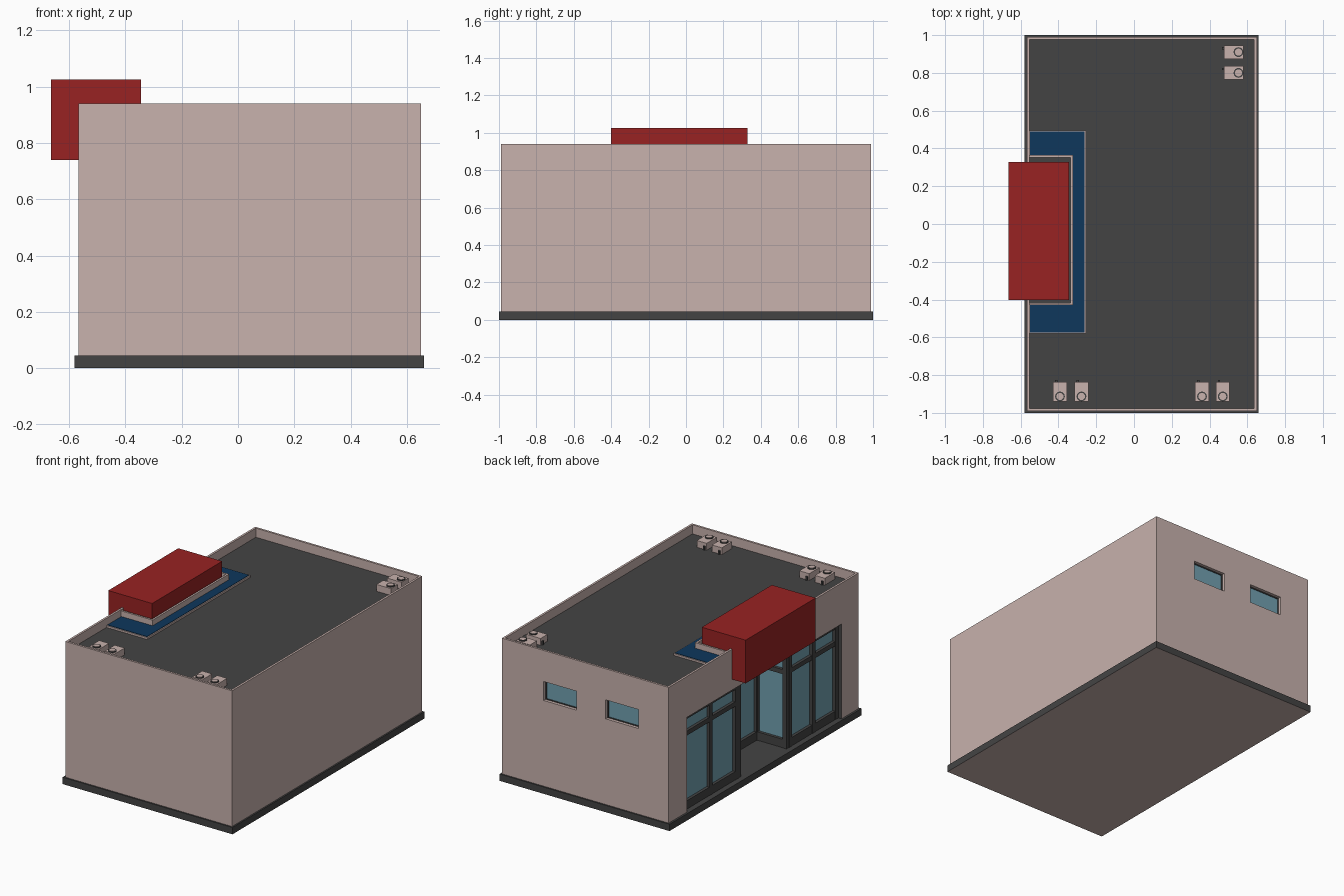
import bpy, bmesh, math
from mathutils import Vector

if "Cube" in bpy.data.objects:
    bpy.data.objects.remove(bpy.data.objects["Cube"])


def material(name, rgb):
    lin = [(c / 255 / 12.92) if c < 11 else ((c / 255 + 0.055) / 1.055) ** 2.4 for c in rgb]
    m = bpy.data.materials.new(name)
    m.diffuse_color = (*lin, 1)
    m.use_nodes = True
    m.node_tree.nodes["Principled BSDF"].inputs["Base Color"].default_value = m.diffuse_color
    return m


WALL = material("beige wall", (200, 178, 173))
DARK = material("dark grey", (68, 68, 68))
RED = material("red", (152, 34, 34))
BLUE = material("blue", (14, 55, 92))
GLASS = material("window glass", (114, 160, 176))


def finish(name, bm, *mats):
    bmesh.ops.recalc_face_normals(bm, faces=bm.faces)
    me = bpy.data.meshes.new(name)
    bm.to_mesh(me)
    bm.free()
    for m in mats:
        me.materials.append(m)
    ob = bpy.data.objects.new(name, me)
    bpy.context.collection.objects.link(ob)
    return ob


def box(name, x, y, z, *mats):
    bm = bmesh.new()
    bmesh.ops.create_cube(bm, size=1)
    for v in bm.verts:
        v.co = [(r[0] + r[1]) / 2 + c * abs(r[1] - r[0]) for r, c in zip((x, y, z), v.co)]
    return finish(name, bm, *mats)


def u_prism(name, x0, outer, inner, z, mat):
    """U-shaped prism, open to -x; outer and inner are (x, y low, y high)."""
    (ox, oa, ob), (ix, ia, ib) = outer, inner
    pts = [(x0, oa), (ox, oa), (ox, ob), (x0, ob), (x0, ib), (ix, ib), (ix, ia), (x0, ia)]
    bm = bmesh.new()
    f = bm.faces.new([bm.verts.new((*p, z[0])) for p in pts])
    ext = bmesh.ops.extrude_face_region(bm, geom=[f])["geom"]
    bmesh.ops.translate(bm, vec=(0, 0, z[1] - z[0]),
                        verts=[g for g in ext if isinstance(g, bmesh.types.BMVert)])
    return finish(name, bm, mat)


def cylinder(name, c, r, h, mat, n=16):
    bm = bmesh.new()
    bmesh.ops.create_cone(bm, cap_ends=True, segments=n, radius1=r, radius2=r, depth=h)
    bmesh.ops.translate(bm, verts=bm.verts, vec=c)
    return finish(name, bm, mat)


ROOF, TOP, BASE = 0.88, 0.94, 0.045
FACE_X, GLAZE_X, DOOR_X = -0.567, -0.517, -0.30
Y0, Y1, R0, R1, HEAD = -0.81, 0.80, -0.30, 0.23, 0.67

# Base slab, with a beige underside
slab = box("base_slab", (-0.58, 0.66), (-1, 1), (0, BASE), DARK, WALL)
for p in slab.data.polygons:
    p.material_index = int(p.normal.z < -0.5)

# Building body with roof basin, shopfront opening, entrance recess and window pockets cut out
body = box("building_body", (FACE_X, 0.65), (-0.99, 0.99), (BASE - 0.005, TOP), WALL, DARK)
windows = [(0.105, 0.345), (-0.348, -0.107)]
cuts = [((-0.553, 0.636), (-0.976, 0.976), (ROOF, 1.1)),
        ((-0.7, GLAZE_X), (Y0, Y1), (0, HEAD)),
        ((-0.7, DOOR_X), (R0, R1), (0, HEAD))]
cuts += [(w, (0.96, 1.1), (0.61, 0.735)) for w in windows]
for c in cuts:
    cutter = box("cutter", *c, WALL)
    cutter.hide_render = True
    mod = body.modifiers.new("cut", "BOOLEAN")
    mod.object, mod.operation, mod.solver = cutter, "DIFFERENCE", "EXACT"
    new = bpy.data.meshes.new_from_object(
        body.evaluated_get(bpy.context.evaluated_depsgraph_get()))
    body.modifiers.clear()
    body.data = new
    bpy.data.objects.remove(cutter)
body.data.materials.clear()
body.data.materials.append(WALL)
body.data.materials.append(DARK)
for p in body.data.polygons:
    c = p.center
    roof = p.normal.z > 0.5 and abs(c.z - ROOF) < 0.01
    shopfront = FACE_X + 0.005 < c.x < DOOR_X + 0.01 and Y0 - 0.01 < c.y < Y1 + 0.01 \
        and 0.05 < c.z < HEAD + 0.01
    p.material_index = int(roof or shopfront)


# Glazing: a glass sheet with posts and rails, along y (facing -x) or along x (facing +-y)
def glazing(name, along, a, b, plane, out, cols, z0=BASE, z1=HEAD,
            rails=((BASE, 0.10), (0.53, 0.56), (0.64, HEAD)), post=0.03, depth=0.025):
    def part(n, s, z, d, mat):
        q = sorted((plane, plane + out * d))
        box(n, *((q, s) if along == "y" else (s, q)), z, mat)
    part(name + "_glass", (a, b), (z0, z1), 0.006, GLASS)
    for z in rails:
        part(name + "_rail", (a, b), z, depth, DARK)
    for i in range(cols + 1):
        s = a + (b - a - post) * i / cols
        part(name + "_post", (s, s + post), (z0, z1), depth + 0.002, DARK)


glazing("left_shopfront", "y", R1, Y1, GLAZE_X, -1, 2)
glazing("right_shopfront", "y", Y0, R0, GLAZE_X, -1, 2)
glazing("entrance_door", "y", R0, R1, DOOR_X, -1, 2)
glazing("entrance_side_a", "x", GLAZE_X - 0.025, DOOR_X, R0, 1, 1)
glazing("entrance_side_b", "x", GLAZE_X - 0.025, DOOR_X, R1, -1, 1)
for w in windows:
    glazing("back_window", "x", *w, 0.96, 1, 1, 0.61, 0.735,
            ((0.61, 0.616), (0.729, 0.735)), 0.006, 0.01)

# Red sign box over the entrance
box("red_canopy", (-0.665, -0.345), (-0.402, 0.328), (0.74, 1.025), RED)

# U-shaped kerb and blue roof strip around it
u_prism("canopy_kerb", -0.56, (-0.322, -0.43, 0.366), (-0.335, -0.417, 0.353),
        (ROOF - 0.005, 0.932), WALL)
u_prism("strip_trim", -0.556, (-0.255, -0.581, 0.496), (-0.33, -0.425, 0.36),
        (ROOF - 0.005, 0.892), WALL)
u_prism("blue_strip", -0.55, (-0.262, -0.574, 0.489), (-0.322, -0.43, 0.366),
        (ROOF, 0.895), BLUE)


# Rooftop air conditioners: box, fan ring, fan disc and a small pipe
def roof_unit(cx, cy, dx, dy):
    hx, hy = (0.0525, 0.036) if dx else (0.036, 0.0525)
    box("roof_unit", (cx - hx, cx + hx), (cy - hy, cy + hy), (ROOF, 0.925), WALL)
    fx, fy = cx + dx * 0.025, cy + dy * 0.025
    cylinder("fan_ring", (fx, fy, 0.927), 0.026, 0.006, DARK)
    cylinder("fan_disc", (fx, fy, 0.929), 0.019, 0.006, WALL)
    px, py = cx - dx * 0.056 + dy * 0.02, cy - dy * 0.056 + dx * 0.02
    box("pipe", (px - 0.006, px + 0.006), (py - 0.006, py + 0.006), (ROOF, 0.905), DARK)


for x in (-0.392, -0.278, 0.36, 0.47):
    roof_unit(x, -0.888, 0, -1)
for y in (0.91, 0.80):
    roof_unit(0.528, y, 1, 0)
